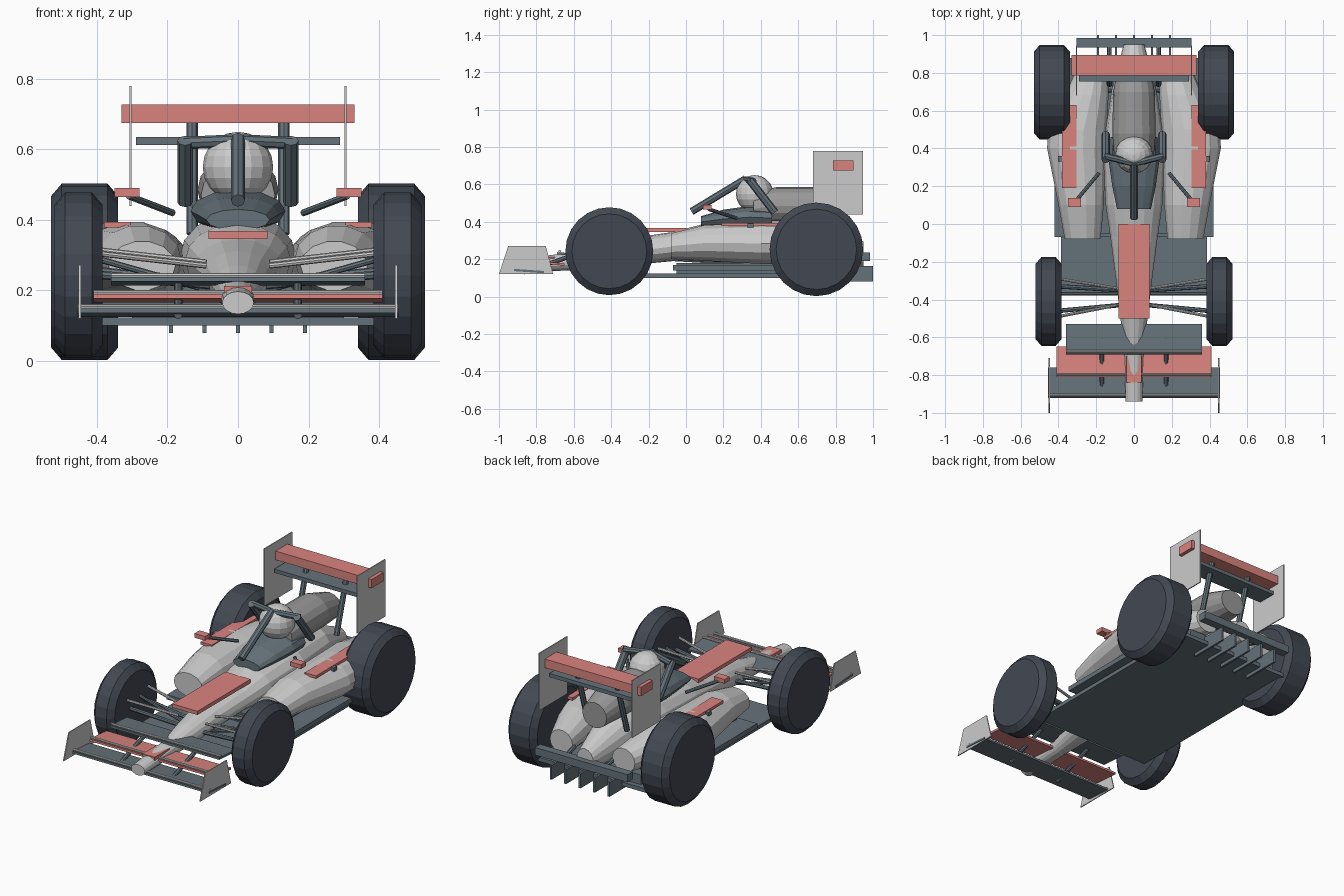
import bpy, bmesh, math
from mathutils import Vector

if "Cube" in bpy.data.objects:
    bpy.data.objects.remove(bpy.data.objects["Cube"])


def material(name, rgb):
    m = bpy.data.materials.new(name)
    m.diffuse_color = (*rgb, 1)
    m.use_nodes = True
    m.node_tree.nodes["Principled BSDF"].inputs["Base Color"].default_value = m.diffuse_color
    return m


DARK = material("slate", (0.13, 0.17, 0.195))
TYRE = material("rubber", (0.055, 0.065, 0.085))
PINK = material("accent", (0.70, 0.23, 0.21))
MID = material("mid_grey", (0.32, 0.32, 0.32))


def finish(name, bm, mat=None):
    bmesh.ops.recalc_face_normals(bm, faces=bm.faces)
    me = bpy.data.meshes.new(name)
    bm.to_mesh(me)
    bm.free()
    ob = bpy.data.objects.new(name, me)
    bpy.context.collection.objects.link(ob)
    if mat:
        me.materials.append(mat)
    return ob


def box(name, x, y, z, mat=None, tilt=0):
    # box from (min, max) ranges, optionally pitched about its centre
    bm = bmesh.new()
    bmesh.ops.create_cube(bm, size=1)
    for v in bm.verts:
        v.co = Vector((v.co.x * (x[1] - x[0]), v.co.y * (y[1] - y[0]), v.co.z * (z[1] - z[0])))
    ob = finish(name, bm, mat)
    ob.location = (sum(x) / 2, sum(y) / 2, sum(z) / 2)
    ob.rotation_euler.x = tilt
    return ob


def rod(name, a, b, r, mat=None, sides=8):
    a, b = Vector(a), Vector(b)
    bm = bmesh.new()
    bmesh.ops.create_cone(bm, cap_ends=True, segments=sides, radius1=r, radius2=r, depth=(b - a).length)
    ob = finish(name, bm, mat)
    ob.location = (a + b) / 2
    ob.rotation_mode = 'QUATERNION'
    ob.rotation_quaternion = (b - a).to_track_quat('Z', 'Y')
    return ob


def loft(name, sections, sides, mat=None):
    # capped elliptical rings along y: (y, centre x, centre z, half width, half height)
    bm = bmesh.new()
    rings = []
    for y, cx, cz, hw, hz in sections:
        rings.append([bm.verts.new((cx + hw * math.cos(2 * math.pi * i / sides), y,
                                    cz + hz * math.sin(2 * math.pi * i / sides))) for i in range(sides)])
    for p, q in zip(rings, rings[1:]):
        for i in range(sides):
            j = (i + 1) % sides
            bm.faces.new((p[i], p[j], q[j], q[i]))
    bm.faces.new(rings[0])
    bm.faces.new(rings[-1])
    return finish(name, bm, mat)


def plate(name, outline, x0, x1, mat=None):
    # thin side plate from a y/z outline
    bm = bmesh.new()
    a = [bm.verts.new((x0, y, z)) for y, z in outline]
    b = [bm.verts.new((x1, y, z)) for y, z in outline]
    bm.faces.new(a)
    bm.faces.new(b)
    for i in range(len(a)):
        j = (i + 1) % len(a)
        bm.faces.new((a[i], a[j], b[j], b[i]))
    return finish(name, bm, mat)


def wheel(name, x, y, z, r, w):
    prof = [(-w, r - .035), (-w + .03, r), (w - .03, r), (w, r - .035)]
    ob = loft(name, [(d, 0, 0, q, q) for d, q in prof], 24, TYRE)
    ob.rotation_euler.z = math.pi / 2
    ob.location = (x, y, z)


# main body from nose to tail
loft("body", [(-.94, 0, .165, .045, .032), (-.65, 0, .185, .05, .046), (-.5, 0, .21, .072, .062),
              (-.3, 0, .24, .095, .072), (-.07, 0, .268, .125, .078), (.1, 0, .285, .15, .105),
              (.4, 0, .295, .165, .125), (.7, 0, .28, .12, .125), (.95, 0, .23, .055, .065)], 16)

# engine cover behind the driver
loft("engine_cover", [(.36, 0, .47, .105, .09), (.48, 0, .485, .115, .1),
                      (.7, 0, .485, .11, .1), (.86, 0, .46, .08, .075)], 16, MID)

# cockpit surround
loft("cockpit_surround", [(.08, 0, .40, .09, .03), (.2, 0, .415, .115, .05),
                          (.34, 0, .425, .135, .06), (.46, 0, .42, .125, .06)], 12, DARK)

# helmet
bm = bmesh.new()
bmesh.ops.create_uvsphere(bm, u_segments=16, v_segments=10, radius=.1)
finish("helmet", bm).location = (0, .367, .55)

# halo guard
rod("halo_pillar", (0, .03, .455), (0, .32, .63), .02, DARK)

# floor, upper floor, diffuser
box("floor", (-.386, .386), (-.37, .88), (.10, .123), DARK)
box("upper_floor", (-.42, .42), (-.07, .5), (.14, .168), DARK)
box("floor_spacer", (-.3, .3), (-.05, .85), (.12, .18), DARK)
box("rear_beam", (-.305, .305), (.935, .985), (.19, .235), DARK)
for i in range(-2, 3):
    box("diffuser_fin", (i * .095 - .006, i * .095 + .006), (.76, 1.0), (.08, .165), DARK)

# accent panels on the nose
box("nose_panel", (-.083, .083), (-.5, 0), (.346, .368), PINK)
box("nose_stripe", (-.04, .04), (-.84, -.7), (.193, .213), PINK)

# front wing elements with thin leading rods
for name, hw, y0, y1, z, mat in (("main_plane", .455, -.92, -.76, .137, DARK),
                                 ("wing_flap", .41, -.81, -.65, .178, PINK),
                                 ("upper_flap", .36, -.69, -.53, .226, DARK)):
    box("front_" + name, (-hw, hw), (y0, y1), (z - .006, z + .006), mat, -.07)
    rod("front_" + name + "_edge", (-hw, y0 + .015, z + .017), (hw, y0 + .015, z + .017), .007)

# rear wing
box("rear_wing", (-.33, .33), (.785, .895), (.675, .727), PINK)
box("rear_wing_flap", (-.29, .29), (.755, .87), (.613, .635), DARK)

for s in (-1, 1):
    # wheels
    wheel("front_wheel", s * .4525, -.41, .243, .235, .068)
    wheel("rear_wheel", s * .435, .697, .253, .25, .095)

    # sidepods and their details
    loft("sidepod", [(-.08, s * .272, .27, .095, .07), (.1, s * .28, .287, .12, .098),
                     (.4, s * .305, .285, .155, .112), (.5, s * .3, .283, .155, .112),
                     (.68, s * .25, .275, .115, .1), (.88, s * .205, .255, .075, .07)], 14)
    xs = sorted((s * .305, s * .38))
    box("sidepod_panel", xs, (.19, .63), (.378, .394), PINK)
    xs = sorted((s * .37, s * .4))
    box("sidepod_tab", xs, (.33, .36), (.37, .392), DARK)

    # mirrors
    box("mirror", sorted((s * .28, s * .35)), (.09, .137), (.465, .49), PINK)
    rod("mirror_stalk", (s * .185, .27, .42), (s * .31, .12, .468), .01, DARK)

    # halo hoop and legs
    rod("halo_hoop", (0, .32, .625), (s * .155, .36, .618), .018, DARK)
    rod("halo_leg", (s * .15, .34, .625), (s * .15, .475, .45), .022, DARK)

    # front wing endplates and pylons
    plate("front_endplate", [(-1, .12), (-.71, .12), (-.75, .272), (-.95, .272)], s * .446, s * .452)
    rod("front_wing_pylon", (s * .17, -.87, .13), (s * .17, -.6, .222), .012, DARK)

    # rear wing endplates and pylons
    plate("rear_endplate", [(.68, .57), (.68, .78), (.945, .78), (.945, .44), (.68, .44)],
          s * .302, s * .308)
    rod("rear_wing_pylon", (s * .13, .84, .69), (s * .13, .74, .36), .016, DARK)
    rod("beam_support", (s * .13, .86, .24), (s * .13, .96, .21), .012, DARK)

    # front suspension arms and rear axle
    for a, b, r, m in (((.09, -.34, .28), (.4, -.29, .315), .008, None),
                       ((.09, -.43, .27), (.4, -.49, .305), .008, None),
                       ((.08, -.35, .225), (.4, -.33, .255), .012, DARK),
                       ((.08, -.43, .215), (.4, -.46, .245), .012, DARK),
                       ((.08, -.37, .2), (.4, -.37, .29), .009, DARK)):
        rod("front_wishbone", (s * a[0], *a[1:]), (s * b[0], *b[1:]), r, m)
    rod("rear_axle", (s * .05, .72, .25), (s * .36, .7, .25), .02, DARK)
